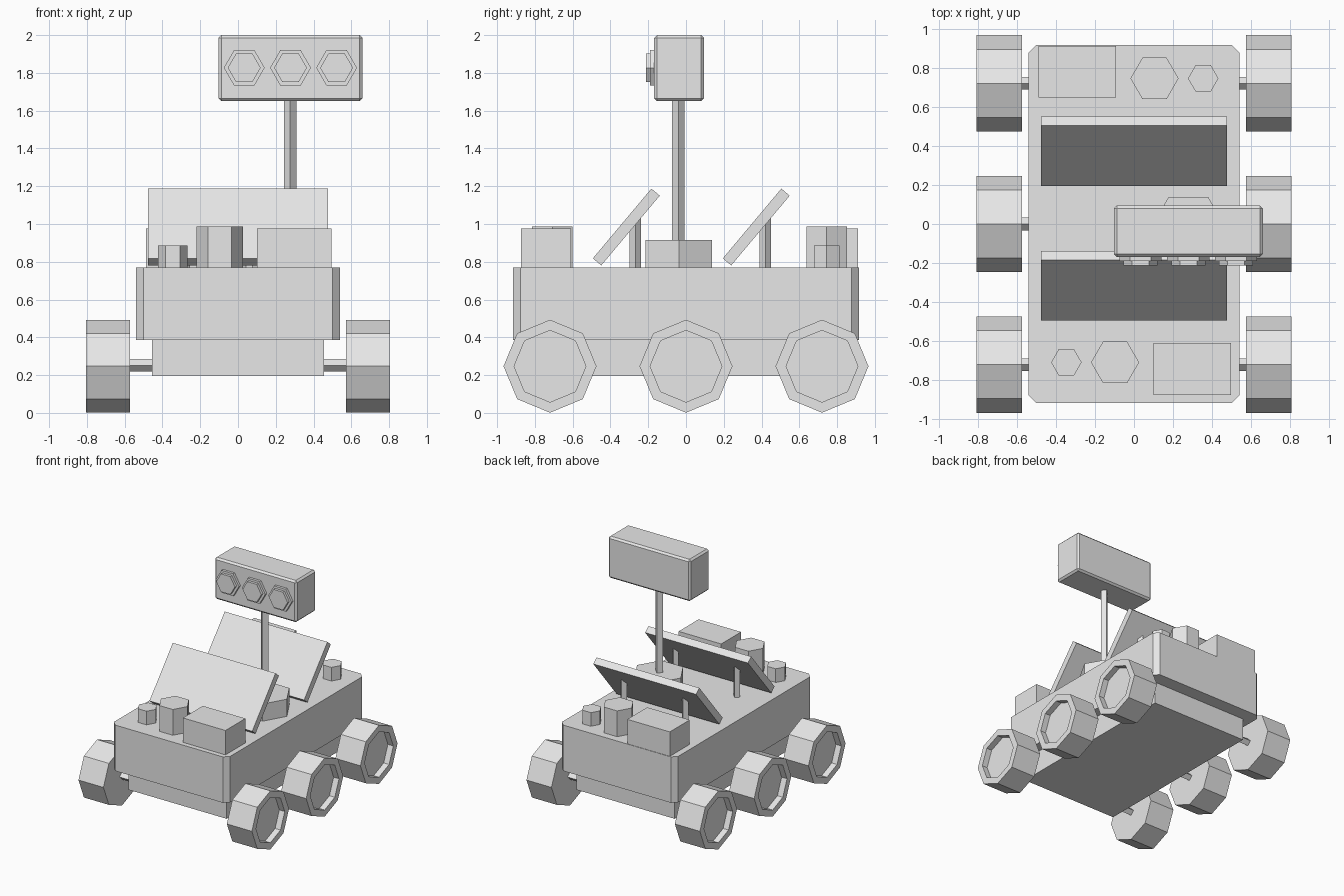
import bpy, bmesh
from math import cos, sin, pi, radians
from mathutils import Matrix, Vector

cube = bpy.data.objects.get("Cube")
if cube:
    bpy.data.objects.remove(cube, do_unlink=True)

grey = bpy.data.materials.new("plain_grey")
grey.use_nodes = True
grey.diffuse_color = (0.8, 0.8, 0.8, 1)
grey.node_tree.nodes["Principled BSDF"].inputs["Base Color"].default_value = (0.8, 0.8, 0.8, 1)


def finish(name, bm, matrix):
    bmesh.ops.recalc_face_normals(bm, faces=bm.faces)
    mesh = bpy.data.meshes.new(name)
    bm.to_mesh(mesh)
    bm.free()
    mesh.materials.append(grey)
    obj = bpy.data.objects.new(name, mesh)
    obj.matrix_world = matrix
    bpy.context.collection.objects.link(obj)
    return obj


def box(name, centre, size, tilt=0, bevel=0, vertical_only=False):
    bm = bmesh.new()
    bmesh.ops.create_cube(bm, size=1, matrix=Matrix.Diagonal((*size, 1)))
    if bevel:
        edges = [e for e in bm.edges if not vertical_only
                 or abs(e.verts[0].co.z - e.verts[1].co.z) > 0.01]
        bmesh.ops.bevel(bm, geom=edges, offset=bevel, segments=1, affect='EDGES')
    return finish(name, bm, Matrix.Translation(centre) @ Matrix.Rotation(tilt, 4, 'X'))


def prism(name, base, radius, height, sides, turn=Matrix(), recess=None):
    """Prism rising from its base along local z; recess = (rim, depth) in the far end."""
    bm = bmesh.new()
    ring = [bm.verts.new((radius * cos(2 * pi * i / sides), radius * sin(2 * pi * i / sides), 0))
            for i in range(sides)]
    bottom = bm.faces.new(ring)
    new = bmesh.ops.extrude_face_region(bm, geom=[bottom], use_keep_orig=True)["geom"]
    bmesh.ops.translate(bm, vec=(0, 0, height), verts=[v for v in new if isinstance(v, bmesh.types.BMVert)])
    bmesh.ops.recalc_face_normals(bm, faces=bm.faces)
    if recess:
        cap = max(bm.faces, key=lambda f: f.calc_center_median().z)
        bmesh.ops.inset_region(bm, faces=[cap], thickness=recess[0])
        new = bmesh.ops.extrude_face_region(bm, geom=[cap])["geom"]
        bmesh.ops.translate(bm, vec=(0, 0, -recess[1]),
                            verts=[v for v in new if isinstance(v, bmesh.types.BMVert)])
        if cap.is_valid:
            bmesh.ops.delete(bm, geom=[cap], context='FACES_ONLY')
    return finish(name, bm, Matrix.Translation(base) @ turn)


# Hull
DECK = 0.77
box("upper_hull", (0, 0, 0.578), (1.08, 1.83, 0.385), bevel=0.04, vertical_only=True)
box("lower_hull", (0, 0, 0.29), (0.91, 1.6, 0.19))

# Wheels and axles
for row, y in (("front", -0.72), ("middle", 0), ("rear", 0.72)):
    prism(row + "_axle", (-0.59, y, 0.252), 0.032, 1.18, 4, Matrix.Rotation(pi / 2, 4, 'Y'))
    for label, side in (("left", 1), ("right", -1)):
        prism(f"{row}_{label}_wheel", (0.573 * side, y, 0.247), 0.246, 0.232, 8,
              Matrix.Rotation(side * pi / 2, 4, 'Y'), recess=(0.056, 0.05))

# Tilted panels on pairs of struts
for row, y in (("front", -0.316), ("rear", 0.372)):
    box(row + "_panel", (0, y, 0.984), (0.954, 0.482, 0.058), tilt=radians(50))
    for label, x in (("left", 0.285), ("right", -0.285)):
        prism(f"{row}_{label}_strut", (x, y + 0.048, DECK - 0.01), 0.03, 0.28, 4)

# Deck equipment, repeated half a turn round at the rear
for row, side, shift in (("front", 1, Vector((0, 0, 0))), ("rear", -1, Vector((0.008, 0.037, 0)))):
    def place(x, y, z):
        return Vector((x * side, y * side, z)) + shift
    box(row + "_equipment_box", place(0.298, -0.742, 0.868), (0.395, 0.264, 0.215))
    prism(row + "_large_canister", place(-0.097, -0.708, DECK - 0.01), 0.123, 0.227, 6)
    prism(row + "_small_canister", place(-0.346, -0.708, DECK - 0.01), 0.078, 0.125, 6)

# Mast and camera head
prism("mast_base", (0.278, -0.038, DECK - 0.01), 0.203, 0.155, 6)
prism("mast", (0.276, -0.04, 0.9), 0.033, 0.77, 4)
box("camera_head", (0.278, -0.037, 1.825), (0.762, 0.264, 0.35), bevel=0.015)
facing = Matrix.Rotation(pi / 2, 4, 'X')
for label, x in (("right", 0.033), ("centre", 0.278), ("left", 0.522)):
    prism(label + "_lens_rim", (x, -0.16, 1.827), 0.108, 0.03, 6, facing)
    prism(label + "_lens", (x, -0.18, 1.827), 0.087, 0.032, 6, facing)
